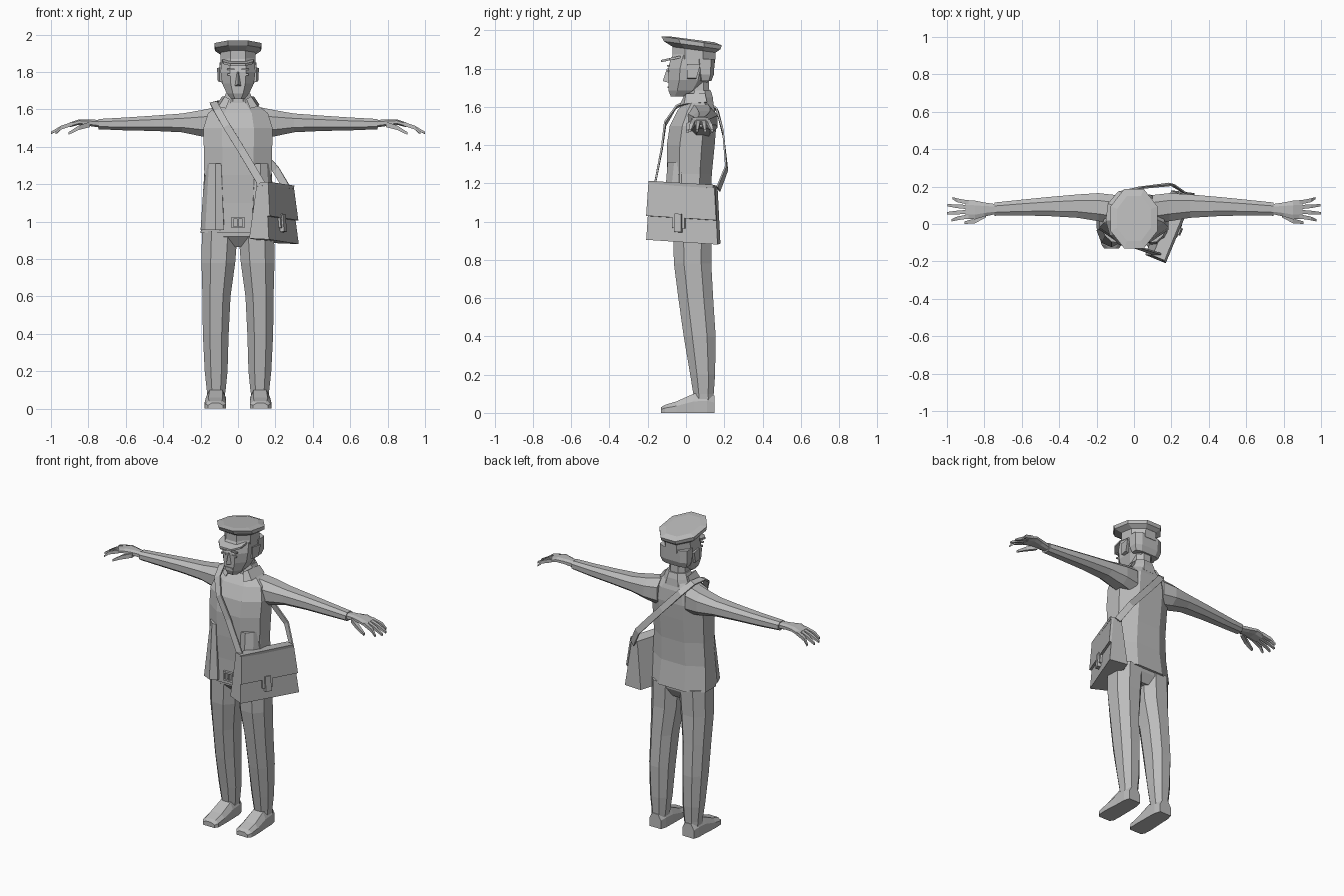
import bpy, bmesh, math
from mathutils import Vector

grey = bpy.data.materials.new("plain grey")
grey.diffuse_color = (0.5, 0.5, 0.5, 1)


def loft(name, rings):
    """Skin a list of equal-length point rings and cap both ends."""
    bm = bmesh.new()
    loops = [[bm.verts.new(p) for p in r] for r in rings]
    n = len(loops[0])
    for a, b in zip(loops, loops[1:]):
        for i in range(n):
            j = (i + 1) % n
            bm.faces.new((a[i], a[j], b[j], b[i]))
    bm.faces.new(loops[0])
    bm.faces.new(loops[-1])
    bmesh.ops.recalc_face_normals(bm, faces=bm.faces)
    mesh = bpy.data.meshes.new(name)
    bm.to_mesh(mesh)
    bm.free()
    mesh.materials.append(grey)
    ob = bpy.data.objects.new(name, mesh)
    bpy.context.collection.objects.link(ob)
    return ob


def oct2(u0, u1, v0, v1, k=0.27):
    """Chamfered rectangle with eight corners."""
    du, dv = (u1 - u0) * k, (v1 - v0) * k
    return [(u0 + du, v0), (u1 - du, v0), (u1, v0 + dv), (u1, v1 - dv),
            (u1 - du, v1), (u0 + du, v1), (u0, v1 - dv), (u0, v0 + dv)]


def upright(name, rows, k=0.27):
    """Loft along z; each row is z, x0, x1, y0, y1."""
    return loft(name, [[(x, y, z) for x, y in oct2(a, b, c, d, k)] for z, a, b, c, d in rows])


def stack(name, rows, k=0.27):
    """Loft along z, symmetric in x; each row is z, half width, y0, y1."""
    return upright(name, [(z, -a, a, c, d) for z, a, c, d in rows], k)


def box(name, x0, x1, y0, y1, z0, z1):
    return loft(name, [[(x0, y0, z), (x1, y0, z), (x1, y1, z), (x0, y1, z)] for z in (z0, z1)])


def tube(name, rows):
    """Square-section limb; each row is centre point, half y, half z."""
    return loft(name, [[(x, y - h, z - t), (x, y + h, z - t), (x, y + h, z + t), (x, y - h, z + t)]
                       for (x, y, z), h, t in rows])


# Jacket body, hips and neck
stack("jacket", [(.94, .2, -.088, .148), (1.1, .188, -.09, .13), (1.25, .18, -.098, .135),
                 (1.4, .183, -.1, .15), (1.5, .185, -.085, .158), (1.58, .16, -.045, .152),
                 (1.635, .09, .0, .135)])
stack("hips", [(.865, .05, -.02, .1), (.92, .17, -.068, .13), (.97, .185, -.07, .135)])
stack("neck", [(1.58, .065, .0, .125), (1.74, .055, .01, .12)])
stack("collar", [(1.605, .1, .0, .145), (1.65, .08, .005, .14), (1.685, .066, .012, .13)])

# Head, hair and face
stack("head", [(1.655, .035, -.08, .0), (1.685, .06, -.092, .08), (1.74, .085, -.092, .12),
               (1.8, .093, -.094, .138), (1.85, .09, -.08, .142), (1.9, .085, -.055, .14)])
upright("hair", [(1.735, -.085, .085, .07, .132), (1.77, -.098, .098, .06, .146),
                 (1.85, -.098, .098, .05, .15)], .2)
loft("nose", [[(-.018, -.088, 1.725), (.018, -.088, 1.725), (0, -.122, 1.735)],
              [(-.008, -.088, 1.8), (.008, -.088, 1.8), (0, -.1, 1.8)]])
box("mouth", -.025, .025, -.097, -.088, 1.698, 1.706)

# Peaked cap, leaning back
def tilted(rows):
    return [[(x, y, z + s * (y - .03)) for x, y in oct2(-a, a, c, d, .29)] for z, a, c, d, s in rows]

loft("cap_band", tilted([(1.845, .094, -.07, .152, -.13), (1.905, .092, -.07, .155, -.13)]))
loft("cap_crown", tilted([(1.9, .092, -.068, .155, -.13), (1.922, .124, -.115, .18, -.14),
                          (1.945, .125, -.13, .187, -.15), (1.953, .09, -.09, .15, -.13)]))
loft("cap_visor", [[(-.085, -.03, z), (-.08, -.085, z - .012), (-.04, -.13, z - .022),
                    (.04, -.13, z - .022), (.08, -.085, z - .012), (.085, -.03, z)]
                   for z in (1.855, 1.867)])

for s, side in ((-1, "right"), (1, "left")):
    # Eyes, brows and ears
    box(side + "_eye", s * .02, s * .055, -.098, -.09, 1.782, 1.792)
    box(side + "_brow", s * .018, s * .06, -.1, -.085, 1.81, 1.818)
    loft(side + "_ear", [[(s * .085, .01, 1.745), (s * .085, .05, 1.745), (s * .085, .07, 1.815), (s * .085, .01, 1.82)],
                         [(s * .1, .005, 1.75), (s * .108, .055, 1.75), (s * .112, .075, 1.82), (s * .1, .005, 1.825)]])

    # Collar flap folded over the shoulder
    loft(side + "_collar_flap", [[(s * .045, -.012, 1.655), (s * .07, .0, 1.67), (s * .085, .1, 1.67), (s * .07, .1, 1.66)],
                                 [(s * .065, -.035, 1.605), (s * .105, -.01, 1.615), (s * .115, .11, 1.625), (s * .09, .1, 1.61)]])

    # Open front panel of the jacket
    low = [(.075, -.102), (.12, -.124), (.175, -.1), (.2, -.035), (.19, 0), (.07, -.05)]
    top = [(.09, -.099), (.12, -.096), (.155, -.062), (.177, -.02), (.165, 0), (.09, -.05)]
    loft(side + "_jacket_panel", [[(s * x, y, .955) for x, y in low], [(s * x, y, 1.31) for x, y in top]])

    # Sleeve: rows are x, y0, y1, z0, z1
    arm = [(.1, .0, .155, 1.44, 1.615), (.19, .015, .165, 1.455, 1.597), (.3, .033, .158, 1.478, 1.578),
           (.45, .042, .145, 1.485, 1.567), (.6, .046, .13, 1.488, 1.557), (.745, .044, .115, 1.494, 1.549)]
    loft(side + "_sleeve", [[(s * x, y, z) for y, z in oct2(a, b, c, d, .26)] for x, a, b, c, d in arm])

    # Hand, fingers and thumb
    hand = [(.73, .055, .105, 1.502, 1.543), (.8, .04, .115, 1.512, 1.547),
            (.85, .025, .125, 1.518, 1.547), (.9, .028, .128, 1.505, 1.53)]
    loft(side + "_palm", [[(s * x, y, z) for y, z in oct2(a, b, c, d, .25)] for x, a, b, c, d in hand])
    for i, (tip_x, tip_y) in enumerate(((.975, .02), (1, .058), (.997, .1), (.97, .138))):
        y = .04 + .025 * i
        tube(f"{side}_finger_{i + 1}", [((s * .885, y, 1.523), .011, .011),
                                        ((s * .945, (y + tip_y) / 2, 1.503), .01, .01),
                                        ((s * tip_x, tip_y, 1.475), .006, .006)])
    tube(side + "_thumb", [((s * .79, .05, 1.52), .014, .014), ((s * .85, .017, 1.503), .013, .012),
                           ((s * .905, .007, 1.472), .007, .007)])

    # Trouser leg: rows are z, inner x, outer x, y0, y1
    leg = [(.06, .072, .165, .04, .145), (.1, .066, .167, .038, .145), (.2, .056, .178, .022, .152),
           (.4, .05, .188, -.012, .155), (.6, .04, .19, -.04, .142), (.78, .015, .195, -.063, .132),
           (.95, .002, .193, -.068, .135)]
    upright(side + "_trouser_leg", [(z, s * a, s * b, c, d) for z, a, b, c, d in leg])

    # Shoe: rows are y, inner x, outer x, sole-to-top height
    shoe = [(.148, .078, .16, .09), (.11, .066, .17, .105), (.04, .064, .172, .1),
            (-.05, .063, .178, .06), (-.11, .065, .175, .042), (-.13, .08, .16, .03)]
    loft(side + "_shoe", [[(s * a, y, 0), (s * b, y, 0), (s * b, y, h * .6), (s * (b - .02), y, h),
                           (s * (a + .02), y, h), (s * a, y, h * .6)] for y, a, b, h in shoe])

    # Belt buckle posts
    box(side + "_buckle_post", s * .024, s * .034, -.104, -.085, .965, 1.025)

for z in (.965, 1.015):
    box("buckle_bar", -.034, .034, -.104, -.085, z, z + .01)
box("buckle_pin", -.004, .004, -.102, -.085, .965, 1.025)


# Satchel: u runs front to back, v bottom to top, w from body outwards
def bag(u, v, w):
    inner = Vector((.06, -.165, .91)).lerp(Vector((.2, .18, .885)), u).lerp(
        Vector((.1, -.165, 1.2)).lerp(Vector((.235, .165, 1.18)), u), v)
    outer = Vector((.165, -.208, .905)).lerp(Vector((.325, .165, .88)), u).lerp(
        Vector((.15, -.188, 1.2)).lerp(Vector((.285, .15, 1.18)), u), v)
    return inner.lerp(outer, w)


def bag_block(name, u0, u1, v0, v1, w0, out):
    """Plate on the outer face, raised by out."""
    push = Vector((.92, -.38, .1)) * out
    loft(name, [[bag(u, v, w0) + k * push for u, v in ((u0, v0), (u1, v0), (u1, v1), (u0, v1))]
                for k in (0, 1)])


loft("satchel_body", [[bag(u, v, w) for u, w in ((0, 0), (0, 1), (1, 1), (1, 0))] for v in (0, 1)])
bag_block("satchel_flap", -.01, 1.01, .42, 1.01, 1, .014)
bag_block("satchel_lid", -.01, 1.01, .96, 1.02, 0, .07)
bag_block("satchel_clasp", .37, .55, .24, .44, 1, .012)
bag_block("satchel_clasp_tab", .41, .51, .17, .49, 1, .022)

# Shoulder strap: a flat ribbon wrapped around the torso
path = [Vector(p) for p in ((.15, -.165, 1.16), (.02, -.122, 1.38), (-.06, -.105, 1.51), (-.11, -.05, 1.595),
                            (-.13, .02, 1.632), (-.12, .1, 1.635), (-.07, .16, 1.58), (.04, .19, 1.46),
                            (.2, .208, 1.28), (.265, .165, 1.17))]
rings = []
for i, p in enumerate(path):
    along = (path[min(i + 1, len(path) - 1)] - path[max(i - 1, 0)]).normalized()
    out = Vector((p.x * .2, p.y - .05, max(0, p.z - 1.52) * 1.2))
    out = (out - along * out.dot(along)).normalized()
    wide = along.cross(out) * .02
    rings.append([p + wide, p - wide, p - wide + out * .009, p + wide + out * .009])
loft("shoulder_strap", rings)
